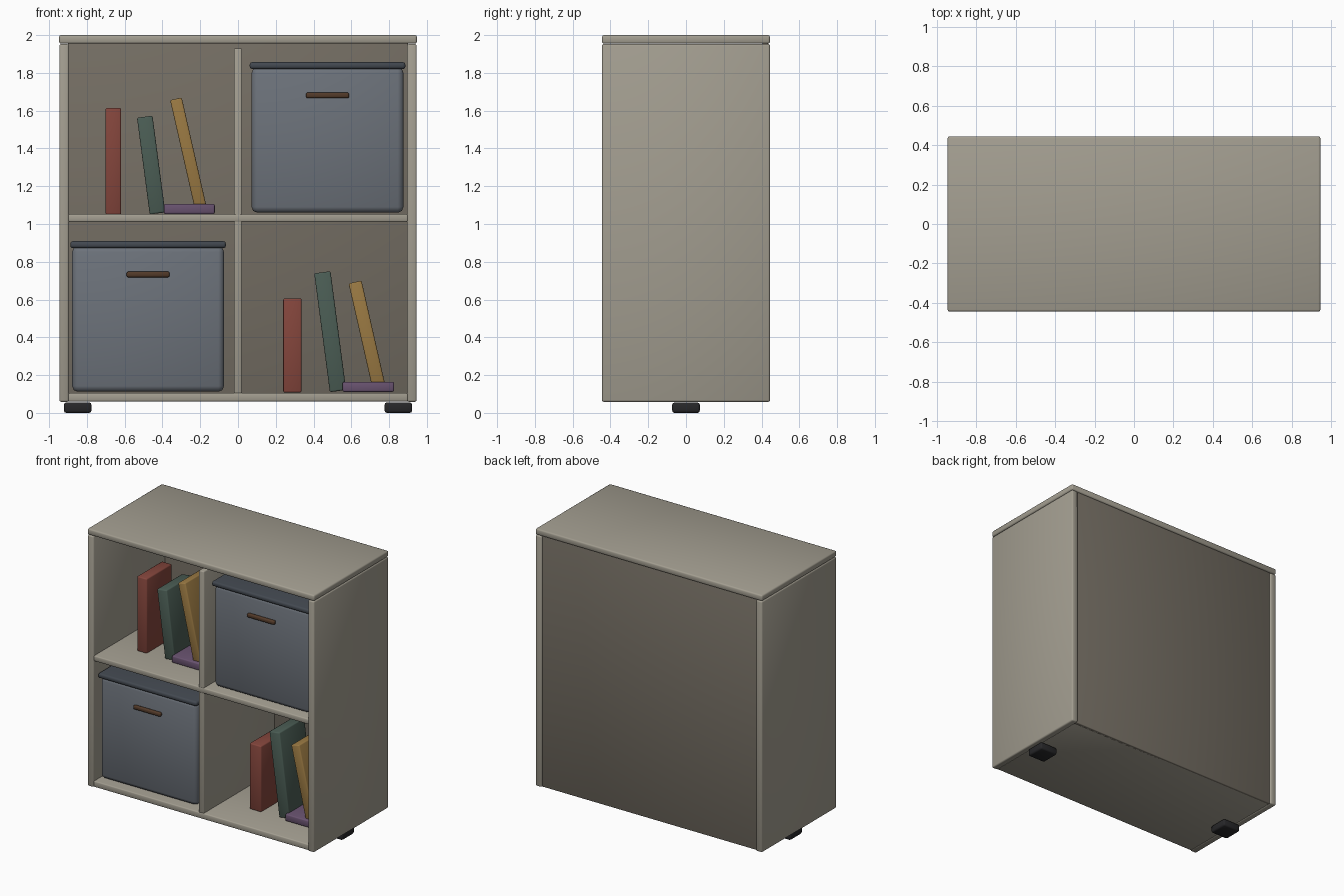
import bpy
from math import radians

if "Cube" in bpy.data.objects:
    bpy.data.objects.remove(bpy.data.objects["Cube"])


def mat(name, r, g, b):
    m = bpy.data.materials.new(name)
    m.diffuse_color = (r, g, b, 1)
    m.use_nodes = True
    m.node_tree.nodes["Principled BSDF"].inputs["Base Color"].default_value = m.diffuse_color
    return m


WOOD = mat("taupe_wood", 0.365, 0.34, 0.28)
BACK = mat("back_board", 0.175, 0.155, 0.125)
FABRIC = mat("bin_fabric", 0.15, 0.168, 0.195)
TRIM = mat("bin_trim", 0.055, 0.065, 0.08)
LEATHER = mat("handle_leather", 0.085, 0.042, 0.022)
RUBBER = mat("foot_rubber", 0.02, 0.02, 0.022)
RED = mat("red_cover", 0.23, 0.06, 0.045)
GREEN = mat("green_cover", 0.07, 0.11, 0.09)
YELLOW = mat("yellow_cover", 0.32, 0.19, 0.055)
PURPLE = mat("purple_cover", 0.14, 0.085, 0.16)


def box(name, x, y, z, material, bevel=0.008, segments=2, lean=0):
    """Smooth bevelled box from (min, max) ranges, leaning about its centre."""
    rng = (x, y, z)
    bpy.ops.mesh.primitive_cube_add(size=1, location=[(a + b) / 2 for a, b in rng])
    ob = bpy.context.object
    ob.name = name
    ob.scale = [b - a for a, b in rng]
    bpy.ops.object.transform_apply(location=False, rotation=False, scale=True)
    bpy.ops.object.shade_smooth()
    ob.rotation_euler.y = radians(lean)
    ob.data.materials.append(material)
    mod = ob.modifiers.new("Bevel", 'BEVEL')
    mod.width = bevel
    mod.segments = segments
    return ob


# Cabinet carcass
D = (-0.445, 0.445)
box("top_panel", (-0.947, 0.947), D, (1.955, 2.0), WOOD, 0.01)
for side, s in (("left", -1), ("right", 1)):
    box(side + "_side_panel", tuple(sorted((s * 0.895, s * 0.946))), D, (0.058, 1.953), WOOD, 0.01)
    box(side + "_foot", tuple(sorted((s * 0.776, s * 0.922))), (-0.073, 0.073), (0, 0.055), RUBBER, 0.012)
box("bottom_panel", (-0.9, 0.9), (-0.44, 0.428), (0.06, 0.106), WOOD)
box("middle_shelf", (-0.9, 0.9), (-0.44, 0.41), (1.01, 1.052), WOOD)
box("centre_divider", (-0.022, 0.022), (-0.438, 0.41), (0.1, 1.93), WOOD)
box("back_panel", (-0.9, 0.9), (0.405, 0.435), (0.06, 1.957), BACK, 0.005)


# Storage bins with lid and pull handle
def storage_bin(name, cx, z):
    box(name + "_body", (cx - 0.402, cx + 0.402), (-0.39, 0.37), (z, z + 0.77), FABRIC, 0.03)
    box(name + "_lid", (cx - 0.412, cx + 0.412), (-0.405, 0.38), (z + 0.76, z + 0.797), TRIM, 0.013)
    box(name + "_handle", (cx - 0.114, cx + 0.114), (-0.412, -0.385), (z + 0.606, z + 0.636), LEATHER, 0.009)


storage_bin("upper_bin", 0.474, 1.06)
storage_bin("lower_bin", -0.476, 0.112)


# Books: centre x, centre z, thickness, height, lean, cover
def book(name, cx, cz, w, h, lean, cover, y=(-0.205, 0.095)):
    box(name, (cx - w / 2, cx + w / 2), y, (cz - h / 2, cz + h / 2), cover, 0.008, 2, lean)


book("upper_red_book", -0.66, 1.332, 0.083, 0.564, 0, RED)
book("upper_green_book", -0.46, 1.312, 0.083, 0.516, -7.5, GREEN)
book("upper_yellow_book", -0.261, 1.365, 0.063, 0.61, -12.8, YELLOW)
book("upper_purple_book", -0.258, 1.08, 0.27, 0.053, 0, PURPLE, (-0.23, 0.12))
book("lower_red_book", 0.288, 0.357, 0.097, 0.498, 0, RED)
book("lower_green_book", 0.488, 0.43, 0.087, 0.634, -7.5, GREEN)
book("lower_yellow_book", 0.684, 0.41, 0.07, 0.58, -12.8, YELLOW)
book("lower_purple_book", 0.69, 0.138, 0.272, 0.053, 0, PURPLE, (-0.23, 0.12))
